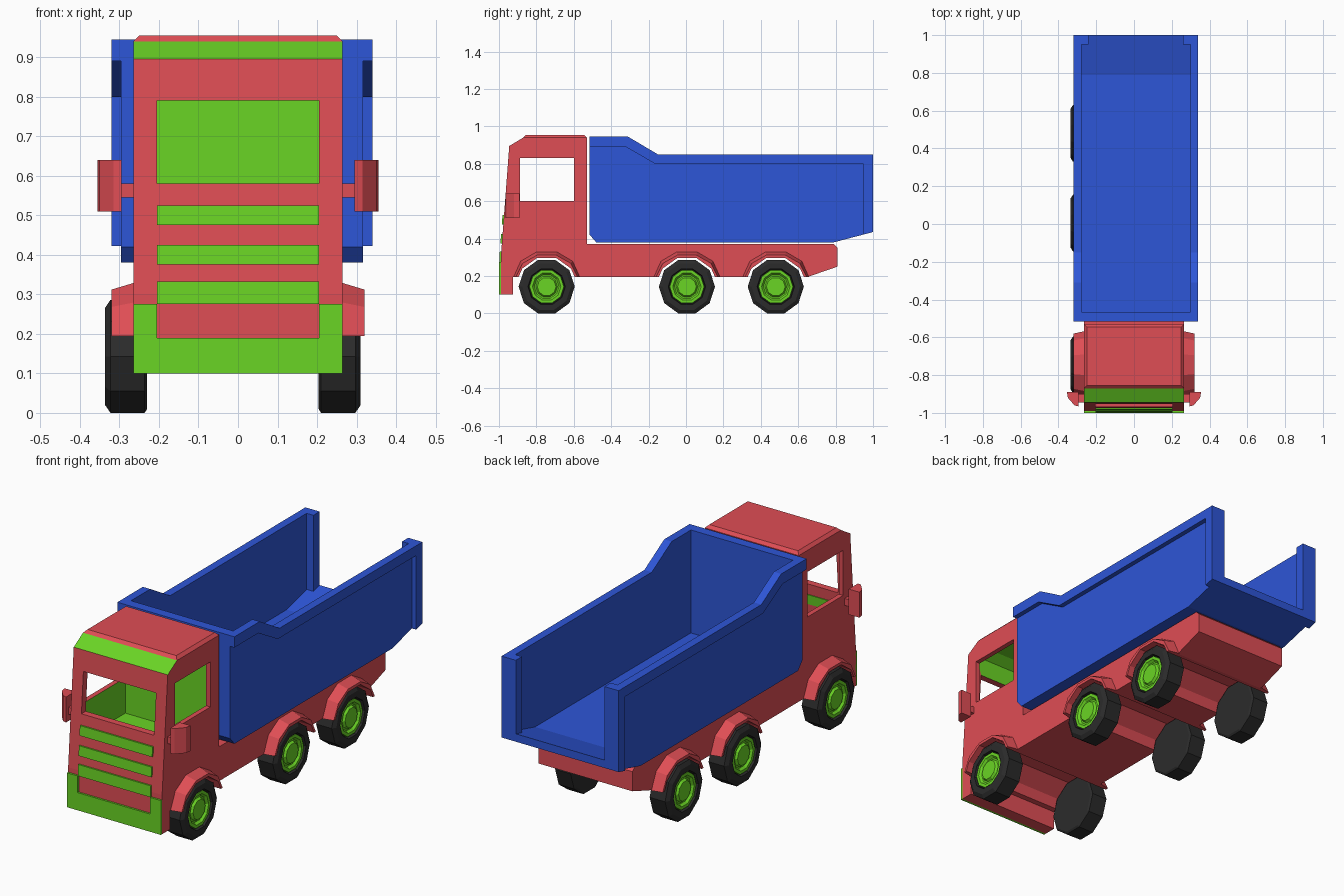
import bpy, bmesh, math

if "Cube" in bpy.data.objects:
    bpy.data.objects.remove(bpy.data.objects["Cube"])


def material(name, rgb):
    m = bpy.data.materials.new(name)
    m.use_nodes = True
    m.diffuse_color = (*rgb, 1)
    m.node_tree.nodes["Principled BSDF"].inputs["Base Color"].default_value = (*rgb, 1)
    return m


RED = material("coral red", (0.74, 0.075, 0.09))
BLUE = material("royal blue", (0.027, 0.093, 0.68))
GREEN = material("lime green", (0.144, 0.66, 0.018))
BLACK = material("tyre black", (0.024, 0.024, 0.024))


def make(name, bm, *mats):
    bmesh.ops.recalc_face_normals(bm, faces=bm.faces)
    mesh = bpy.data.meshes.new(name)
    bm.to_mesh(mesh)
    bm.free()
    ob = bpy.data.objects.new(name, mesh)
    bpy.context.collection.objects.link(ob)
    for m in mats:
        mesh.materials.append(m)
    return ob


def loft(name, rings, *mats, capped=True):
    """Skin a list of equal-length point rings."""
    bm = bmesh.new()
    rows = [[bm.verts.new(p) for p in ring] for ring in rings]
    n = len(rows[0])
    for a, b in zip(rows, rows[1:]):
        for i in range(n):
            j = (i + 1) % n
            bm.faces.new((a[i], a[j], b[j], b[i]))
    if capped:
        bm.faces.new(rows[0])
        bm.faces.new(rows[-1])
    return make(name, bm, *mats)


def prism(name, pts, x0, x1, *mats):
    """Extrude a (y, z) outline across x."""
    return loft(name, [[(x, y, z) for y, z in pts] for x in (x0, x1)], *mats)


def box(name, x0, x1, y0, y1, z0, z1, *mats):
    return prism(name, [(y0, z0), (y1, z0), (y1, z1), (y0, z1)], x0, x1, *mats)


def arch(half, yc):
    """Mirror half of an arch outline about a wheel centre, front to back."""
    return [(yc - d, z) for d, z in half] + [(yc + d, z) for d, z in reversed(half)]


AXLES = (-0.745, 0.005, 0.48)
WELL = [(0.15, 0.195), (0.13, 0.24), (0.05, 0.297)]
FLARE = [(0.178, 0.195), (0.14, 0.28), (0.055, 0.33)]
LIP = [(0.165, 0.195), (0.128, 0.268), (0.05, 0.312)]
CAB = 0.265
GLASS = 0.205


def front_y(z):
    return -0.99 + max(0, z - 0.3) * 0.075


# Cab and chassis in one outline, with wheel wells
outline = [(-0.99, 0.1), (-0.925, 0.1), (-0.925, 0.195)]
for yc in AXLES:
    outline += arch(WELL, yc)
outline += [(0.65, 0.195), (0.81, 0.25), (0.81, 0.35), (0.79, 0.37), (-0.53, 0.37),
            (-0.53, 0.94), (-0.87, 0.94), (-0.945, 0.895), (-0.99, 0.3)]
body = prism("cab_and_chassis", outline, -CAB, CAB, RED, GREEN)

# Hollow cabin, windscreen and side window openings
cutters = [
    prism("cabin_cutter", [(-0.945, 0.42), (-0.912, 0.88), (-0.86, 0.91),
                           (-0.565, 0.91), (-0.565, 0.42)], -0.24, 0.24),
    box("windscreen_cutter", -GLASS, GLASS, -1.1, -0.8, 0.58, 0.79),
    box("side_window_cutter", -0.4, 0.4, -0.888, -0.6, 0.6, 0.83),
]
for c in cutters:
    mod = body.modifiers.new(c.name, "BOOLEAN")
    mod.operation, mod.solver, mod.object = "DIFFERENCE", "EXACT", c
bpy.context.view_layer.update()
graph = bpy.context.evaluated_depsgraph_get()
cut_mesh = bpy.data.meshes.new_from_object(body.evaluated_get(graph))
body.modifiers.clear()
body.data = cut_mesh
for c in cutters:
    bpy.data.objects.remove(c)
cut_mesh.materials.clear()
for m in (RED, GREEN):
    cut_mesh.materials.append(m)
# Cabin lining is green except for the front wall
for p in cut_mesh.polygons:
    x, y, z = p.center
    lining = abs(x) < 0.246 and -0.92 < y < -0.55 and 0.41 < z < 0.92
    p.material_index = 1 if lining else 0

# Roof cap with sloping edges
loft("roof_cap", [
    [(-CAB, -0.87, 0.94), (CAB, -0.87, 0.94), (CAB, -0.53, 0.94), (-CAB, -0.53, 0.94)],
    [(-0.25, -0.855, 0.955), (0.25, -0.855, 0.955), (0.25, -0.545, 0.955),
     (-0.25, -0.545, 0.955)]], RED)

# Grille bars through the front wall
for i, (z0, z1) in enumerate(((0.275, 0.332), (0.375, 0.425), (0.475, 0.525))):
    a, b = front_y(z0), front_y(z1)
    prism(f"grille_bar_{i + 1}", [(a - 0.008, z0), (a + 0.04, z0), (b + 0.04, z1),
                                  (b - 0.008, z1)], -GLASS, GLASS, GREEN)

# Bumper: lower bar with two uprights
box("bumper_bar", -CAB, CAB, -1, -0.988, 0.1, 0.19, GREEN)
for s, side in ((1, "left"), (-1, "right")):
    box(f"bumper_upright_{side}", s * GLASS, s * CAB, -1, -0.988, 0.19, 0.275, GREEN)

    # Wing mirror and its arm
    plan = [(0.295, -0.89), (0.355, -0.89), (0.35, -0.92), (0.315, -0.96), (0.295, -0.965)]
    loft(f"mirror_{side}", [[(s * x, y, z) for x, y in plan] for z in (0.51, 0.64)], RED)
    box(f"mirror_arm_{side}", s * 0.255, s * 0.3, -0.945, -0.9, 0.545, 0.58, RED)


# Wheels, hubs and mudguards
def lathe(name, profile, xc, yc, s, mat):
    rings = []
    for dx, r in profile:
        angles = [k * math.tau / 10 for k in range(10)]
        rings.append([(xc + s * dx, yc + r * math.cos(a), 0.143 + r * math.sin(a))
                      for a in angles])
    return loft(name, rings, mat)


TYRE = [(-0.053, 0.14), (-0.047, 0.15), (0.04, 0.15), (0.053, 0.13), (0.053, 0.1),
        (0.03, 0.096)]
HUB = [(0.02, 0.094), (0.046, 0.092), (0.046, 0.076), (0.034, 0.066), (0.034, 0.058),
       (0.046, 0.05)]
for s, side in ((1, "left"), (-1, "right")):
    for i, yc in enumerate(AXLES):
        tag = f"{side}_{i + 1}"
        xc = s * 0.27 - 0.013
        lathe(f"tyre_{tag}", TYRE, xc, yc, s, BLACK)
        lathe(f"hub_{tag}", HUB, xc, yc, s, GREEN)
        inner = arch(WELL, yc)[::-1]
        loft(f"mudguard_{tag}", [
            [(s * 0.26, y, z) for y, z in arch(FLARE, yc) + inner],
            [(s * 0.32, y, z) for y, z in arch(LIP, yc) + inner]], RED)

# Tipper bed: floor, front wall, side walls with raised rim, rear posts
MID = 0.01
prism("bed_floor", [(-0.515, 0.42), (-0.48, 0.38), (0.79, 0.38), (1, 0.435), (1, 0.475),
                    (0.79, 0.42)], MID - 0.3, MID + 0.3, BLUE)
prism("bed_front_wall", [(-0.515, 0.945), (-0.465, 0.945), (-0.465, 0.4), (-0.515, 0.42)],
      MID - 0.3, MID + 0.3, BLUE)
top = [(-0.515, 0.945), (-0.31, 0.945), (-0.15, 0.85), (1, 0.85), (1, 0.435)]
wall = top + [(0.79, 0.38), (-0.48, 0.38), (-0.515, 0.42)]
rim = top + [(0.95, 0.422), (0.95, 0.8), (-0.165, 0.8), (-0.322, 0.89), (-0.515, 0.89)]
for s, side in ((1, "left"), (-1, "right")):
    prism(f"bed_wall_{side}", wall, MID + s * 0.288, MID + s * 0.306, BLUE)
    prism(f"bed_rim_{side}", rim, MID + s * 0.29, MID + s * 0.33, BLUE)
    box(f"bed_rear_post_{side}", MID + s * 0.25, MID + s * 0.3, 0.95, 1, 0.44, 0.85, BLUE)
